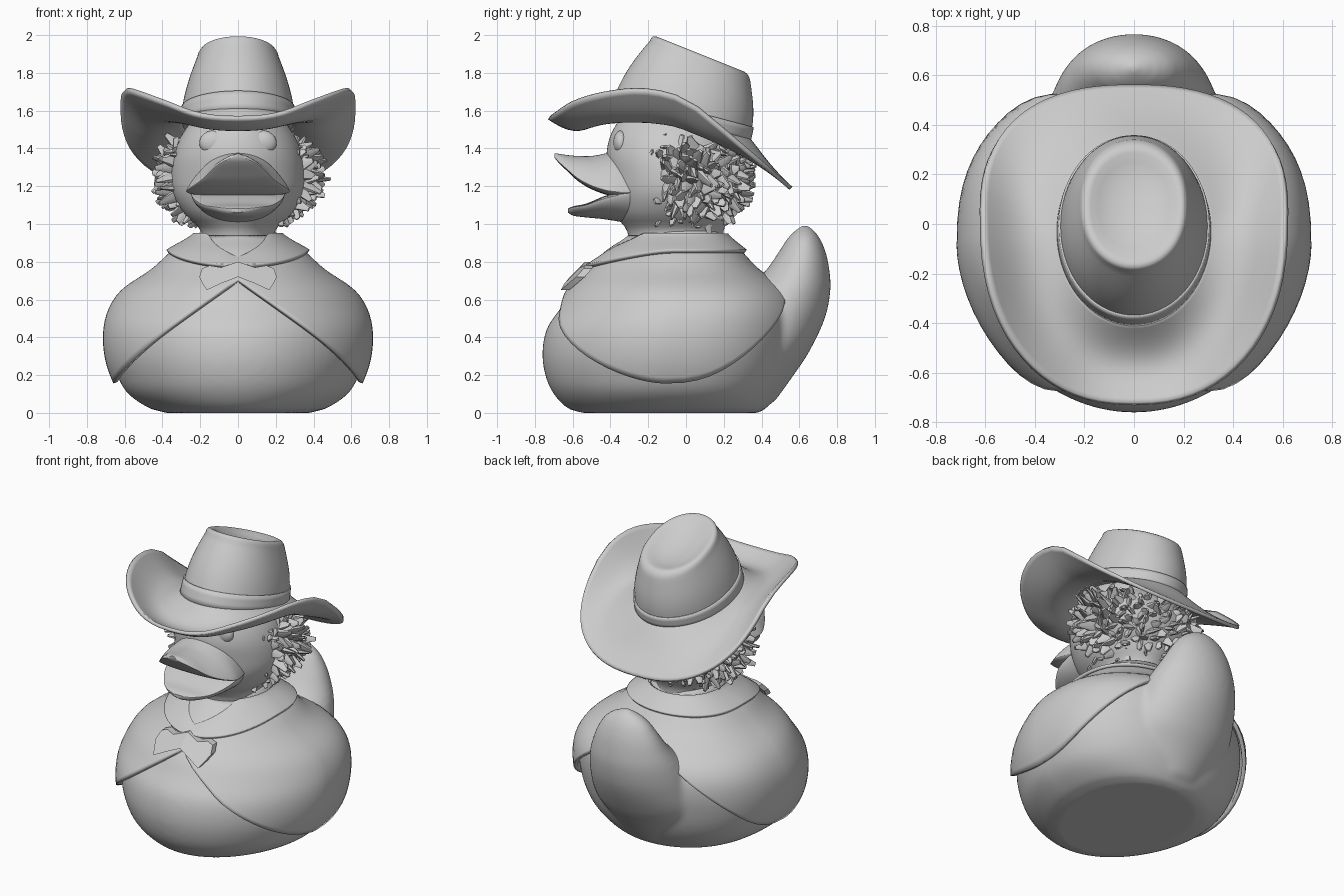
import bpy, bmesh, random
from math import sin, cos, pi, sqrt
from mathutils import Vector, Matrix

random.seed(4)
if "Cube" in bpy.data.objects:
    bpy.data.objects.remove(bpy.data.objects["Cube"])

GREY = bpy.data.materials.new("plain_grey")
GREY.use_nodes = True
GREY.diffuse_color = (0.6, 0.6, 0.6, 1)
GREY.node_tree.nodes["Principled BSDF"].inputs["Base Color"].default_value = (0.6, 0.6, 0.6, 1)
N = 72
ANGLES = [2 * pi * i / N for i in range(N)]


def finish(name, bm, angle=40):
    bmesh.ops.recalc_face_normals(bm, faces=bm.faces[:])
    me = bpy.data.meshes.new(name)
    bm.to_mesh(me)
    bm.free()
    ob = bpy.data.objects.new(name, me)
    bpy.context.scene.collection.objects.link(ob)
    me.materials.append(GREY)
    bpy.ops.object.select_all(action='DESELECT')
    ob.select_set(True)
    bpy.context.view_layer.objects.active = ob
    bpy.ops.object.shade_smooth_by_angle(angle=angle * pi / 180)
    return ob


def thicken(ob, t):
    m = ob.modifiers.new("thickness", 'SOLIDIFY')
    m.thickness, m.offset = t, 0


def loft(bm, rings, caps=True):
    vr = [[bm.verts.new(p) for p in r] for r in rings]
    n = len(vr[0])
    for a, b in zip(vr, vr[1:]):
        for i in range(n):
            bm.faces.new((a[i], a[(i + 1) % n], b[(i + 1) % n], b[i]))
    if caps:
        bm.faces.new(vr[0])
        bm.faces.new(vr[-1])


def lerp(a, b, s):
    return a + (b - a) * s


def soft(v, e):
    return abs(v) ** e * (1 if v > 0 else -1)


def sample(table, key):
    """Smooth interpolation of table rows by their first column."""
    key = min(max(key, table[0][0]), table[-1][0])
    i = 0
    while i < len(table) - 2 and key > table[i + 1][0]:
        i += 1
    p1, p2 = table[i], table[i + 1]
    p0, p3 = table[max(i - 1, 0)], table[min(i + 2, len(table) - 1)]
    h = p2[0] - p1[0]
    s = (key - p1[0]) / h
    out = []
    for k in range(1, len(p1)):
        m1 = (p2[k] - p0[k]) / (p2[0] - p0[0]) * h
        m2 = (p3[k] - p1[k]) / (p3[0] - p1[0]) * h
        out.append((2*s**3 - 3*s*s + 1) * p1[k] + (s**3 - 2*s*s + s) * m1
                   + (3*s*s - 2*s**3) * p2[k] + (s**3 - s*s) * m2)
    return out


def oval(table, z, t, off=0.0, front=1.0, back=1.0):
    """Point at height z and angle t (0 is the front) on a lofted shape."""
    hx, y0, y1 = sample(table, z)
    c = soft(cos(t), front if cos(t) > 0 else back)
    return Vector(((hx + off) * sin(t), (y0 + y1) / 2 - ((y1 - y0) / 2 + off) * c, z))


def body_point(z, t, off=0.0):
    return oval(BODY, z, t, off, 1.15, .78)


def add_solid(bm, table, point, count=26):
    z0, z1 = table[0][0], table[-1][0]
    loft(bm, [[point(lerp(z0, z1, i / count), t) for t in ANGLES] for i in range(count + 1)])


# Body with upturned tail: height, half width, front y, back y
BODY = [(0, .38, -.55, .38), (.02, .46, -.62, .42), (.1, .58, -.70, .48), (.2, .64, -.745, .53),
        (.32, .675, -.76, .56), (.45, .68, -.735, .575), (.56, .65, -.66, .56), (.65, .585, -.60, .50),
        (.75, .44, -.50, .36), (.85, .33, -.40, .27), (.93, .22, -.29, .2), (.97, .2, -.28, .19)]
TAIL = [(.06, .26, -.1, .47), (.2, .33, 0, .57), (.32, .36, .1, .65), (.5, .335, .2, .735), (.65, .295, .32, .765),
        (.75, .25, .42, .76), (.85, .2, .49, .74), (.94, .13, .55, .70), (.99, .03, .61, .65)]
bm = bmesh.new()
add_solid(bm, BODY, body_point, 48)
add_solid(bm, TAIL, lambda z, t: oval(TAIL, z, t))
body = finish("body_and_tail", bm)
rm = body.modifiers.new("fuse", 'REMESH')
rm.mode, rm.voxel_size, rm.use_smooth_shade = 'VOXEL', .018, True
sm = body.modifiers.new("soften", 'SMOOTH')
sm.factor, sm.iterations = .5, 6


# Cloth draped over the body
def drape(name, top, low, off0, off1, t):
    rings = []
    for i in range(25):
        s = i / 24
        rings.append([body_point(lerp(top(a), low(a), s), a, lerp(off0, off1, s)) for a in ANGLES])
    bm = bmesh.new()
    loft(bm, rings, caps=False)
    thicken(finish(name, bm), t)


drape("cape", lambda a: .93, lambda a: .70 - .54 * abs(sin(a)) ** (1.1 if cos(a) > 0 else 2.1), .01, .026, .024)
drape("collar", lambda a: .945 - .13 * max(0, 1 - min(a, 2 * pi - a) / .75),
      lambda a: .855 - .08 * max(0, cos(a)) ** 2, .02, .05, .022)

# Bow at the throat
bm = bmesh.new()
for side in (1, -1):
    outline = [(0, .80), (.09, .77), (.15, .78), (.19, .765), (.205, .72), (.185, .68), (.165, .65), (.09, .685), (0, .72)]
    loft(bm, [[(side * x, z - 1.32 + d + .8 * x * x, z) for x, z in outline] for d in (-.015, .03)])
finish("neck_bow", bm, 30)

# Head and neck
HEAD = [(.9, .2, -.3, .2), (.97, .2, -.315, .2), (1.05, .28, -.375, .24), (1.15, .34, -.40, .27),
        (1.25, .355, -.41, .29), (1.38, .335, -.42, .28), (1.5, .28, -.385, .25), (1.6, .18, -.3, .15),
        (1.65, .05, -.15, .05)]
bm = bmesh.new()
add_solid(bm, HEAD, lambda z, t: oval(HEAD, z, t))
finish("head", bm)


def ball(bm, loc, size, seg=28):
    mat = Matrix.Translation(loc) @ Matrix.Diagonal((*size, 1))
    bmesh.ops.create_uvsphere(bm, u_segments=seg, v_segments=seg // 2, radius=1, matrix=mat)


for side, word in ((1, "left"), (-1, "right")):
    bm = bmesh.new()
    ball(bm, (side * .13, -.345, 1.43), (.075, .04, .065))
    finish(word + "_eye", bm)


# Bill halves: y, half width, edge height, middle height
def bill(name, table, peak):
    rings = []
    for i in range(25):
        y = lerp(table[0][0], table[-1][0], i / 24)
        w, ze, zm = sample(table, y)
        ring = []
        for t in ANGLES:
            arch = (zm - ze) * (sin(t) ** peak if sin(t) > 0 else .12 * sin(t))
            ring.append((w * cos(t), y, ze + arch))
        rings.append(ring)
    bm = bmesh.new()
    loft(bm, rings)
    finish(name, bm)


bill("upper_bill", [(-.695, .03, 1.352, 1.372), (-.675, .08, 1.33, 1.372), (-.63, .135, 1.29, 1.365),
                    (-.57, .185, 1.24, 1.36), (-.5, .235, 1.203, 1.36), (-.42, .272, 1.178, 1.375),
                    (-.36, .27, 1.17, 1.39), (-.28, .25, 1.17, 1.39)], 1.7)
bill("lower_bill", [(-.625, .04, 1.08, 1.06), (-.6, .11, 1.088, 1.045), (-.53, .18, 1.10, 1.035),
                    (-.43, .235, 1.135, 1.025), (-.28, .25, 1.17, 1.0)], 1.2)

# Curly hair: a base with chunky bent locks
bm = bmesh.new()
ball(bm, (0, .045, 1.26), (.38, .285, .255))
COUNT = 520
for i in range(COUNT):
    u = 1 - 2 * (i + .5) / COUNT
    a = i * pi * (3 - sqrt(5))
    d = Vector((sqrt(1 - u * u) * cos(a), sqrt(1 - u * u) * sin(a), u))
    p = Vector((d.x * .40, .015 + d.y * .30, 1.26 + d.z * .265))
    length = random.uniform(.06, .11) * (1 if p.z < 1.35 else .75)
    out = (d + Vector((random.uniform(-.4, .4) for _ in range(3)))).normalized()
    top = p.z + max(out.z, 0) * length
    if (p.y < -.13 - max(0, p.z - 1.3) * .5 or top > 1.49 - .3 * max(p.y, 0)
            or (p.z < 1.06 and p.y < -.02 and abs(p.x) < .2)):
        continue
    turn = out.to_track_quat('Z', 'Y').to_matrix().to_4x4()
    lock = bmesh.ops.create_cone(bm, cap_ends=True, segments=6, radius1=.036, radius2=.011, depth=length,
                                 matrix=Matrix.Translation(p + out * length * .2) @ turn
                                 @ Matrix.Rotation(random.uniform(0, pi), 4, 'Z')
                                 @ Matrix.Diagonal((1.2, .65, 1, 1)))
    bend = Vector((random.uniform(-.025, .025) for _ in range(3)))
    for v in lock['verts']:
        if (v.co - p).dot(out) > length * .5:
            v.co += bend
finish("curly_hair", bm)


# Hat crown, between a sloping base oval and a sloping top oval
def crown_ring(s, scale=1.0, lift=0.0):
    ring = []
    for t in ANGLES:
        bulge = 1 + .06 * sin(pi * s)
        x = lerp(.305, .218, s) * scale * bulge * sin(t)
        y = lerp(-.035, .075, s) - lerp(.37, .265, s) * scale * bulge * soft(cos(t), lerp(1, .88, s))
        ring.append((x, y, lerp(1.515 - .22 * y, 1.895 - .40 * y, s) + lift))
    return ring


bm = bmesh.new()
loft(bm, [crown_ring(i / 12) for i in range(13)] +
     [crown_ring(1, k, h) for k, h in ((.98, .016), (.94, .029), (.88, .035), (.8, .031), (.66, .012),
                                      (.4, -.01), (.1, -.018))])
finish("hat_crown", bm, 60)
bm = bmesh.new()
loft(bm, [crown_ring(s, 1.006) for s in (0, .08, .16, .24)], caps=False)
thicken(finish("hat_band", bm), .012)

# Hat brim: rolled up at the sides, low at the back
EDGE = [(-.73, 1.56), (-.6, 1.645), (-.4, 1.70), (-.2, 1.71), (0, 1.655), (.15, 1.54), (.3, 1.41),
        (.45, 1.28), (.56, 1.185)]
inner = crown_ring(0, .97)
rings = []
for i in range(17):
    s = i / 16
    ring = []
    for t, p in zip(ANGLES, inner):
        c = cos(t)
        x = .615 * soft(sin(t), .82) * (1 - .08 * max(c, 0) ** 2)
        y = .06 - (.785 if c > 0 else .495) * soft(c, .78 if c > 0 else .82)
        ze = sample(EDGE, y)[0]
        sag = (.055 + .03 * c) * sin(pi * s)
        ring.append((lerp(p[0], x, s), lerp(p[1], y, s), lerp(p[2] + .01, ze, s ** 1.15) - sag))
    rings.append(ring)
bm = bmesh.new()
loft(bm, rings, caps=False)
thicken(finish("hat_brim", bm), .022)
